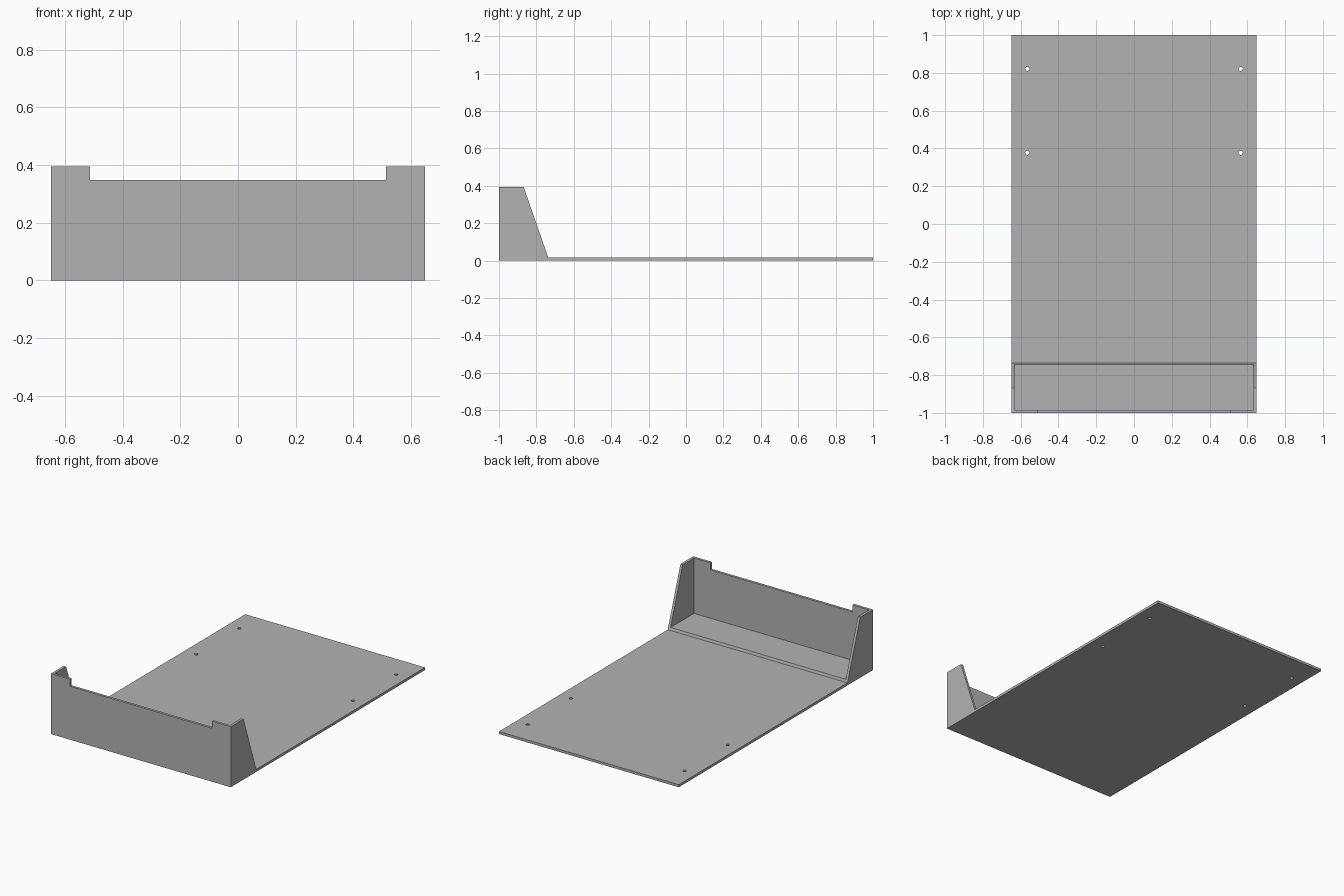
import bpy
import bmesh
from mathutils import Matrix

if "Cube" in bpy.data.objects:
    bpy.data.objects.remove(bpy.data.objects["Cube"], do_unlink=True)

W = 0.648        # half width
T = 0.0165       # sheet thickness
H = 0.394        # bin height
NOTCH_W, NOTCH_Z = 0.512, 0.348

grey = bpy.data.materials.new("plain grey")
grey.use_nodes = True
colour = (0.45, 0.45, 0.45, 1)
grey.diffuse_color = colour
grey.node_tree.nodes["Principled BSDF"].inputs["Base Color"].default_value = colour


def add_object(name, bm):
    bmesh.ops.recalc_face_normals(bm, faces=bm.faces)
    mesh = bpy.data.meshes.new(name)
    bm.to_mesh(mesh)
    bm.free()
    mesh.materials.append(grey)
    obj = bpy.data.objects.new(name, mesh)
    bpy.context.collection.objects.link(obj)
    return obj


def box(name, lo, hi):
    bm = bmesh.new()
    size = [b - a for a, b in zip(lo, hi)]
    centre = [(a + b) / 2 for a, b in zip(lo, hi)]
    bmesh.ops.create_cube(bm, size=1, matrix=Matrix.Translation(centre) @ Matrix.Diagonal((*size, 1)))
    return add_object(name, bm)


def side_prism(name, profile):
    """Extrude a (y, z) side profile across the full width."""
    bm = bmesh.new()
    face = bm.faces.new([bm.verts.new((-W, y, z)) for y, z in profile])
    new = bmesh.ops.extrude_face_region(bm, geom=[face])["geom"]
    moved = [v for v in new if isinstance(v, bmesh.types.BMVert)]
    bmesh.ops.translate(bm, vec=(2 * W, 0, 0), verts=moved)
    return add_object(name, bm)


def cut(target, cutter):
    """Subtract the cutter from the target, then discard it."""
    cutter.hide_render = True
    mod = target.modifiers.new("cut", 'BOOLEAN')
    mod.operation = 'DIFFERENCE'
    mod.solver = 'EXACT'
    mod.object = cutter
    with bpy.context.temp_override(object=target, active_object=target, selected_objects=[target]):
        bpy.ops.object.modifier_apply(modifier=mod.name)
    bpy.data.objects.remove(cutter, do_unlink=True)


# Flat base plate rising into a bin with sloping sides at the front
body = side_prism("base_plate_with_front_bin",
                  [(-1, 0), (1, 0), (1, T), (-0.737, T), (-0.868, H), (-1, H)])

# Bin cavity: leaves the front wall, side walls and a raised floor
cut(body, box("cavity_cutter", (-W + T, -1 + T, 2 * T), (W - T, -0.5, 1)))

# Lowered middle of the front wall
cut(body, box("notch_cutter", (-NOTCH_W, -1.1, NOTCH_Z), (NOTCH_W, -0.95, 1)))

# Four mounting holes through the plate
bm = bmesh.new()
for x in (-0.565, 0.565):
    for y in (0.377, 0.821):
        bmesh.ops.create_cone(bm, cap_ends=True, segments=20, radius1=0.011, radius2=0.011,
                              depth=0.1, matrix=Matrix.Translation((x, y, 0)))
cut(body, add_object("hole_cutter", bm))
